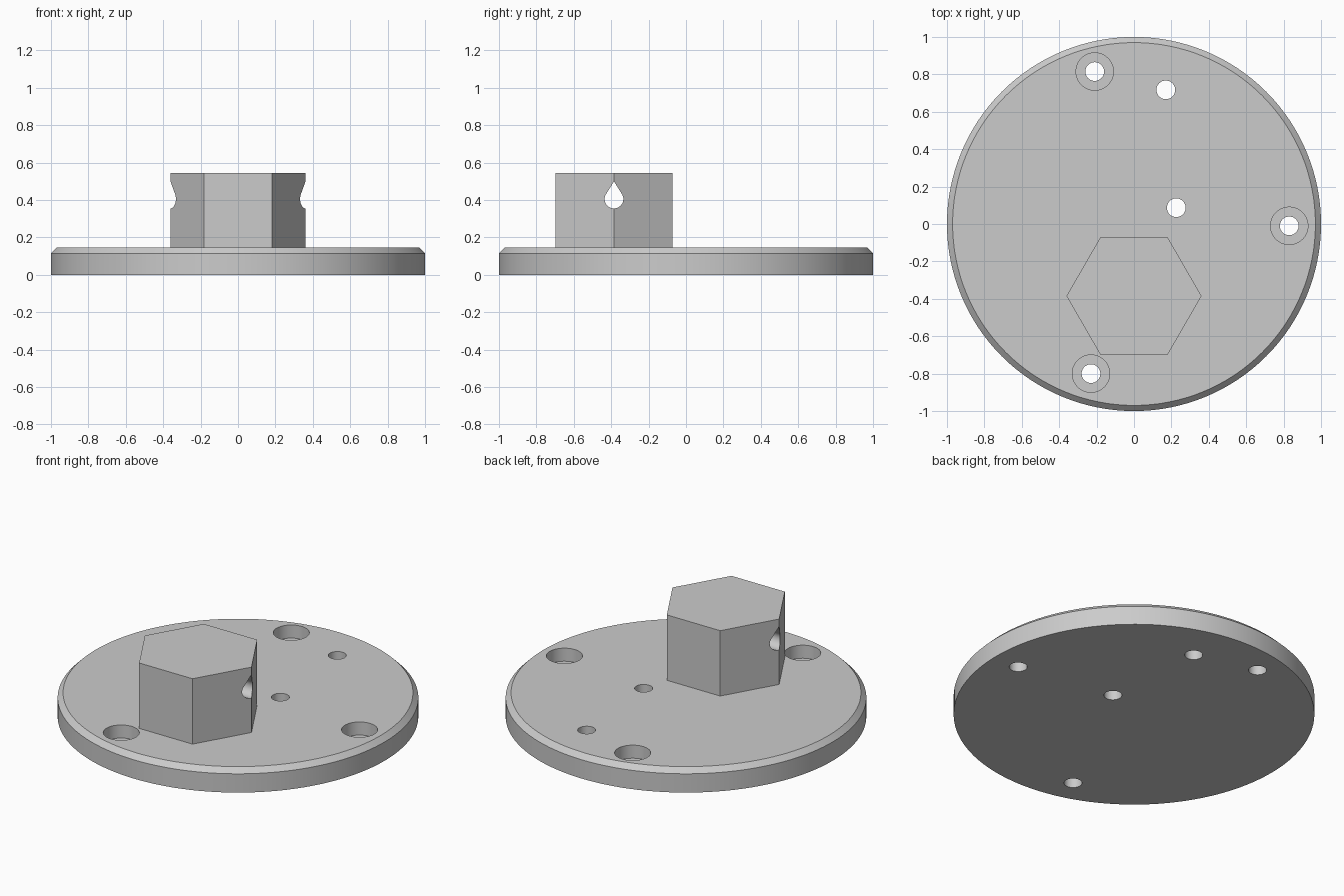
import bpy, bmesh, math

cube = bpy.data.objects.get("Cube")
if cube:
    bpy.data.objects.remove(cube, do_unlink=True)

# Plain grey for the whole part
grey = bpy.data.materials.new("light grey")
grey.use_nodes = True
grey.diffuse_color = (0.6, 0.6, 0.6, 1)
grey.node_tree.nodes["Principled BSDF"].inputs["Base Color"].default_value = (0.6, 0.6, 0.6, 1)

PLATE_TOP, CHAMFER = 0.145, 0.03
HEX_Y, HEX_TOP, HEX_RADIUS = -0.385, 0.545, 0.361
HOLE_RADIUS, BORE_RADIUS, BORE_DEPTH = 0.05, 0.1, 0.08


def new_object(name, bm):
    bmesh.ops.recalc_face_normals(bm, faces=bm.faces)
    mesh = bpy.data.meshes.new(name)
    bm.to_mesh(mesh)
    bm.free()
    mesh.materials.append(grey)
    obj = bpy.data.objects.new(name, mesh)
    bpy.context.collection.objects.link(obj)
    return obj


def extrude_outline(name, points, direction):
    """Solid made by sweeping a closed outline along a direction."""
    bm = bmesh.new()
    face = bm.faces.new([bm.verts.new(p) for p in points])
    swept = bmesh.ops.extrude_face_region(bm, geom=[face])["geom"]
    bmesh.ops.translate(bm, vec=direction,
                        verts=[v for v in swept if isinstance(v, bmesh.types.BMVert)])
    return new_object(name, bm)


def prism(name, x, y, radius, low, high, sides):
    ring = [math.tau * i / sides for i in range(sides)]
    points = [(x + radius * math.cos(a), y + radius * math.sin(a), low) for a in ring]
    return extrude_outline(name, points, (0, 0, high - low))


def select_only(obj):
    bpy.ops.object.select_all(action="DESELECT")
    obj.select_set(True)
    bpy.context.view_layer.objects.active = obj


def cut(obj, cutter):
    cutter.hide_render = True
    mod = obj.modifiers.new("cut", "BOOLEAN")
    mod.operation, mod.solver, mod.object = "DIFFERENCE", "EXACT", cutter
    select_only(obj)
    bpy.ops.object.modifier_apply(modifier=mod.name)
    bpy.data.objects.remove(cutter, do_unlink=True)


def smooth(obj):
    select_only(obj)
    bpy.ops.object.shade_smooth_by_angle(angle=math.radians(25))


# Round plate with a chamfered upper rim
plate = prism("base_plate", 0, 0, 1, 0, PLATE_TOP, 128)
bm = bmesh.new()
bm.from_mesh(plate.data)
rim = [e for e in bm.edges if all(v.co.z > PLATE_TOP - 0.001 for v in e.verts)]
bmesh.ops.bevel(bm, geom=rim, offset=CHAMFER, segments=1, affect="EDGES")
bm.to_mesh(plate.data)
bm.free()

# Three counterbored screw holes and two plain holes
screw_holes = [(-0.21, 0.815), (0.83, -0.01), (-0.23, -0.8)]
plain_holes = [(0.17, 0.717), (0.226, 0.087)]
for x, y in screw_holes + plain_holes:
    cut(plate, prism("hole_cutter", x, y, HOLE_RADIUS, -0.1, 0.3, 48))
for x, y in screw_holes:
    cut(plate, prism("bore_cutter", x, y, BORE_RADIUS, PLATE_TOP - BORE_DEPTH, 0.3, 64))
smooth(plate)

# Hexagonal boss standing on the plate
boss = prism("hex_boss", 0, HEX_Y, HEX_RADIUS, PLATE_TOP - 0.01, HEX_TOP, 6)

# Teardrop cross hole, its arc running round the bottom to a pointed top
start, end, steps = math.radians(148), math.radians(392), 40
arc = [start + (end - start) * i / steps for i in range(steps + 1)]
drop = [(-0.5, HEX_Y + 0.05 * math.cos(a), 0.405 + 0.05 * math.sin(a)) for a in arc]
drop.append((-0.5, HEX_Y, 0.499))
cut(boss, extrude_outline("teardrop_cutter", drop, (1, 0, 0)))
smooth(boss)
